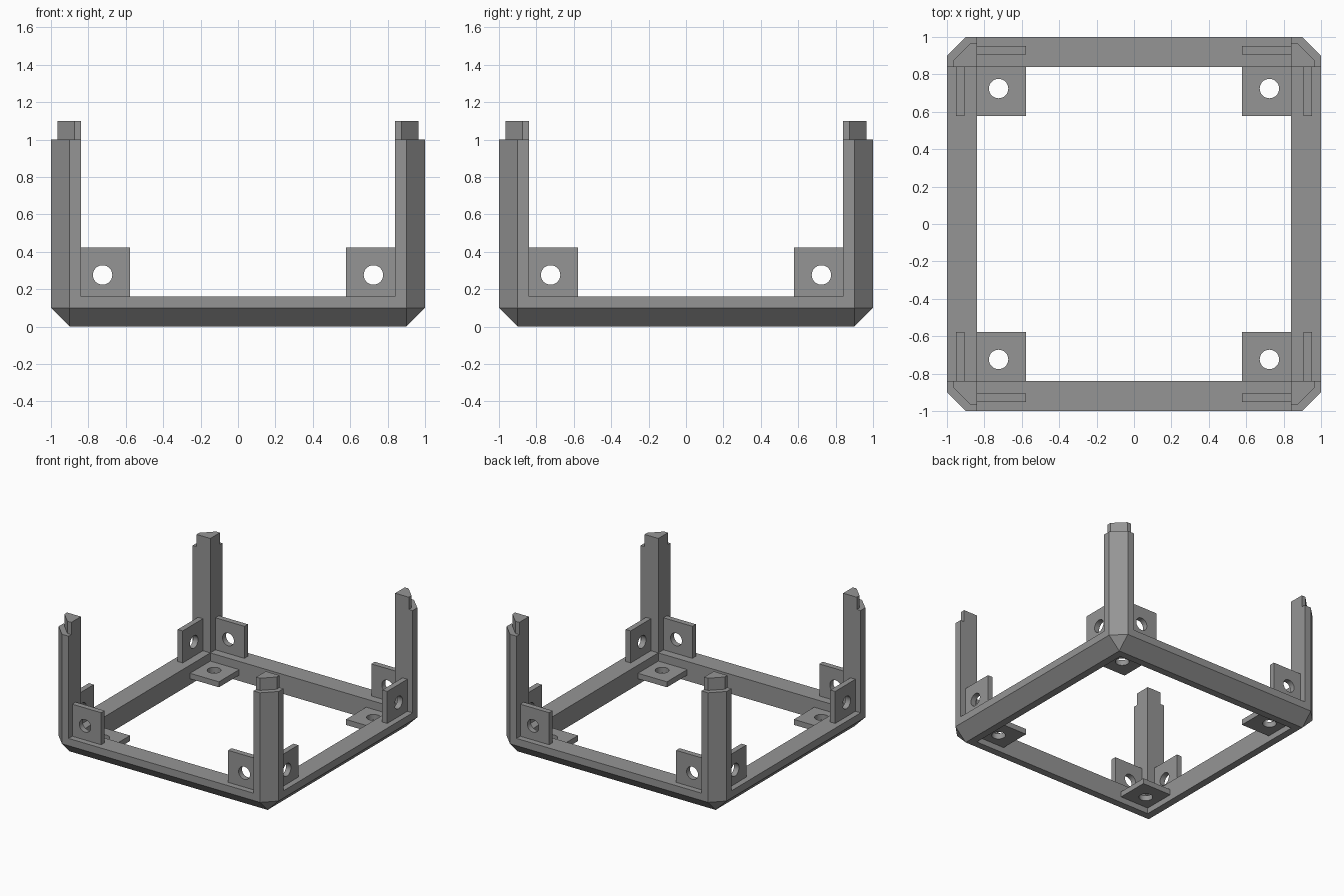
import bpy, bmesh, math

if "Cube" in bpy.data.objects:
    bpy.data.objects.remove(bpy.data.objects["Cube"])

W = 0.16      # beam thickness
C = 0.10      # chamfer on outer edges
grey = bpy.data.materials.new("grey")
grey.diffuse_color = (0.30, 0.30, 0.30, 1)
grey.use_nodes = True
grey.node_tree.nodes["Principled BSDF"].inputs["Base Color"].default_value = grey.diffuse_color


def finish(name, bm, smooth=False):
    bmesh.ops.remove_doubles(bm, verts=bm.verts, dist=1e-5)
    bmesh.ops.recalc_face_normals(bm, faces=bm.faces)
    mesh = bpy.data.meshes.new(name)
    bm.to_mesh(mesh)
    bm.free()
    mesh.materials.append(grey)
    ob = bpy.data.objects.new(name, mesh)
    bpy.context.collection.objects.link(ob)
    if smooth:
        bpy.ops.object.select_all(action='DESELECT')
        ob.select_set(True)
        bpy.context.view_layer.objects.active = ob
        bpy.ops.object.shade_smooth_by_angle(angle=math.radians(30))


def skin(bm, loops):
    """Join closed loops of points, the last one back to the first."""
    vs = [[bm.verts.new(p) for p in loop] for loop in loops]
    n = len(vs[0])
    for k in range(len(vs)):
        a, b = vs[k], vs[(k + 1) % len(vs)]
        for i in range(n):
            j = (i + 1) % n
            pts = []
            for v in (a[i], a[j], b[j], b[i]):
                if all((v.co - q.co).length > 1e-6 for q in pts):
                    pts.append(v)
            if len(pts) > 2:
                bm.faces.new(pts)


def octagon(r, c, z):
    s = r - c
    return [(r, -s, z), (r, s, z), (s, r, z), (-s, r, z),
            (-r, s, z), (-r, -s, z), (-s, -r, z), (s, -r, z)]


# Square base ring: (half width, corner chamfer, height)
bm = bmesh.new()
inner = 1 - W
skin(bm, [octagon(*p) for p in ((inner, 0, W), (1, C, W), (1, C, C),
                                (1 - C, 0, 0), (inner, 0, 0))])
finish("base_frame", bm)


# Chamfered prism in a corner, inset from the outer faces
def corner_prism(name, sx, sy, inset, z0, z1):
    o = 1 - inset
    k = o - (C - 0.01 if inset else C)
    outline = [(inner, inner), (o, inner), (o, k), (k, o), (inner, o)]
    bm = bmesh.new()
    f = bm.faces.new([bm.verts.new((sx * x, sy * y, z0)) for x, y in outline])
    top = bmesh.ops.extrude_face_region(bm, geom=[f], use_keep_orig=True)["geom"]
    bmesh.ops.translate(bm, vec=(0, 0, z1 - z0),
                        verts=[v for v in top if isinstance(v, bmesh.types.BMVert)])
    finish(name, bm)


# Square tab with a round hole, measured inward from the three outer faces
def tab(name, sx, sy, axis):
    lo, hi, mid, rad = W, 0.423, 0.276, 0.052
    t0, t1, n = 0.048, 0.093, 32

    def ring(hole, t):
        pts = []
        for i in range(n):
            a = 2 * math.pi * i / n
            ca, sa = math.cos(a), math.sin(a)
            if hole:
                u, v = mid + rad * ca, mid + rad * sa
            else:
                m = max(abs(ca), abs(sa))
                h = (hi - lo) / 2
                u, v = (lo + hi) / 2 + h * ca / m, (lo + hi) / 2 + h * sa / m
            d = [u, v]
            d.insert(axis, t)
            pts.append((sx * (1 - d[0]), sy * (1 - d[1]), d[2]))
        return pts

    bm = bmesh.new()
    skin(bm, [ring(False, t0), ring(False, t1), ring(True, t1), ring(True, t0)])
    finish(name, bm, True)


# Post, peg and three tabs at every corner
for sx, side in ((-1, "left"), (1, "right")):
    for sy, end in ((-1, "front"), (1, "back")):
        tag = f"{end}_{side}"
        corner_prism("post_" + tag, sx, sy, 0, W, 1.0)
        corner_prism("peg_" + tag, sx, sy, 0.035, 1.0, 1.1)
        for axis, kind in enumerate(("side_tab_", "face_tab_", "floor_tab_")):
            tab(kind + tag, sx, sy, axis)
